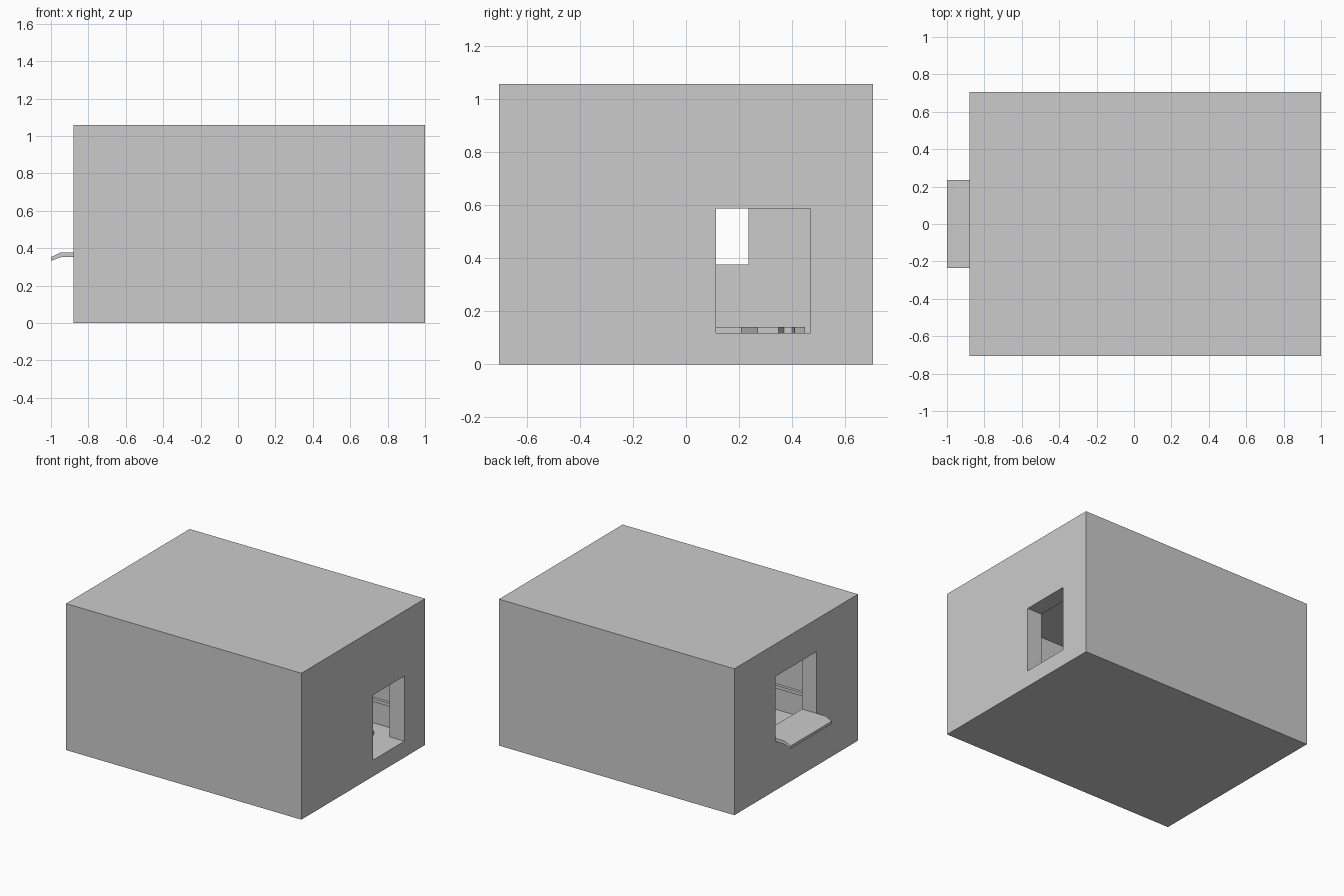
import bpy, bmesh

if "Cube" in bpy.data.objects:
    bpy.data.objects.remove(bpy.data.objects["Cube"])

F = 0.1175                      # one wall thickness, the module of the design
X0, X1 = 1 - 16 * F, 1.0        # outer shell in x
Y = 6 * F                       # half depth
H = 9 * F                       # height
T = 0.0235                      # board thickness


def box(name, x, y, z):
    """Axis-aligned box from three (low, high) ranges."""
    bpy.ops.mesh.primitive_cube_add(size=1, location=[sum(r) / 2 for r in (x, y, z)])
    ob = bpy.context.object
    ob.name = name
    ob.scale = [r[1] - r[0] for r in (x, y, z)]
    bpy.ops.object.transform_apply(location=True, rotation=True, scale=True)
    return ob


def prism(name, points, offset):
    """Extrude a closed outline along a vector."""
    bm = bmesh.new()
    face = bm.faces.new([bm.verts.new(p) for p in points])
    ext = bmesh.ops.extrude_face_region(bm, geom=[face])
    verts = [g for g in ext['geom'] if isinstance(g, bmesh.types.BMVert)]
    bmesh.ops.translate(bm, vec=offset, verts=verts)
    bmesh.ops.recalc_face_normals(bm, faces=bm.faces)
    me = bpy.data.meshes.new(name)
    bm.to_mesh(me)
    bm.free()
    ob = bpy.data.objects.new(name, me)
    bpy.context.collection.objects.link(ob)
    return ob


def cut(target, cutter):
    """Subtract the cutter and discard it."""
    mod = target.modifiers.new("cut", 'BOOLEAN')
    mod.operation, mod.solver, mod.object = 'DIFFERENCE', 'EXACT', cutter
    bpy.context.view_layer.objects.active = target
    bpy.ops.object.modifier_apply(modifier=mod.name)
    bpy.data.objects.remove(cutter)


# hollow shell with floor and ceiling
shell = box("building_shell", (X0, X1), (-Y, Y), (0, H))
cut(shell, box("room_space", (X0 + F, X1 - F), (-Y + F, Y - F), (F, H - F)))
# doorway in the right wall, serving window in the left wall
cut(shell, box("doorway", (X1 - 1.5 * F, X1 + F), (F * 0.96, 4 * F), (F, 5 * F)))
cut(shell, box("window", (X0 - F, X0 + 1.5 * F), (-2 * F, 2 * F), (3 * F, 7 * F)))

# serving counter through the window, with drooped outer lip
b = 3 * F
profile = [(X0 + F, b), (X0 + F, b + T), (-0.95, b + T), (-1, b), (-1, b - 0.02), (-0.945, b)]
prism("window_counter", [(x, -2 * F, z) for x, z in profile], (0, 4 * F, 0))

# thin rails along both side walls of the room
for side, name in ((-1, "front_wall_rail"), (1, "back_wall_rail")):
    inner = side * (Y - F)
    box(name, (X0 + F, X1 - F), sorted((inner, inner - side * 0.02)), (0.28, 0.28 + T))

# low angular board lying on the floor
outline = [(0.55, 0.11), (0.55, 0.21), (0.72, 0.27), (0.72, 0.35), (0.66, 0.37),
           (0.66, 0.40), (0.79, 0.41), (0.77, 0.45), (0.45, 0.45), (0.4, 0.11)]
prism("floor_board", [(x, y, F) for x, y in outline], (0, 0, T))
